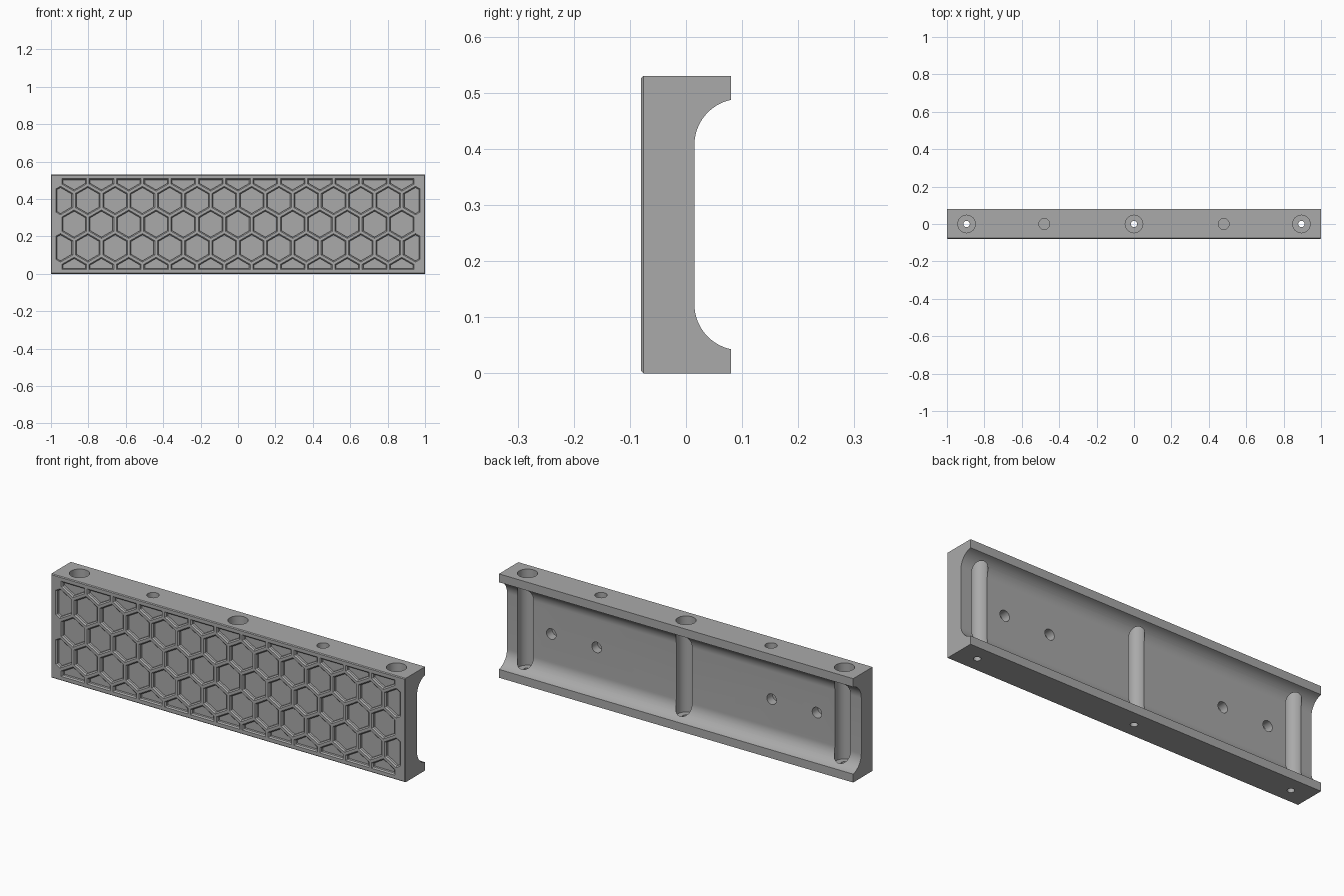
import bpy, bmesh, math
from mathutils import Matrix, Vector

if "Cube" in bpy.data.objects:
    bpy.data.objects.remove(bpy.data.objects["Cube"])

HEIGHT, HALF_Y, MID = 0.53, 0.08, 0.265
WEB_BACK = 0.015


def to_object(name, bm):
    bmesh.ops.recalc_face_normals(bm, faces=bm.faces)
    mesh = bpy.data.meshes.new(name)
    bm.to_mesh(mesh)
    bm.free()
    obj = bpy.data.objects.new(name, mesh)
    bpy.context.collection.objects.link(obj)
    return obj


def rod(bm, start, end, radius, sides=40):
    start, end = Vector(start), Vector(end)
    axis = end - start
    turn = axis.to_track_quat('Z', 'Y').to_matrix().to_4x4()
    bmesh.ops.create_cone(bm, cap_ends=True, segments=sides, radius1=radius,
                          radius2=radius, depth=axis.length,
                          matrix=Matrix.Translation((start + end) / 2) @ turn)


def cut(target, name, bm):
    cutter = to_object(name, bm)
    cutter.hide_render = True
    mod = target.modifiers.new(name, 'BOOLEAN')
    mod.operation, mod.solver, mod.object = 'DIFFERENCE', 'EXACT', cutter
    bpy.context.view_layer.objects.active = target
    bpy.ops.object.modifier_apply(modifier=name)
    bpy.data.objects.remove(cutter)


# Panel: channel profile with concave flanges, extruded along x
arc_y, arc_z, arc_r, steps = 0.097, 0.123, 0.082, 16
sweep = math.acos((arc_y - HALF_Y) / arc_r)
lower = []
for i in range(steps + 1):
    a = sweep * (1 - i / steps)
    lower.append((arc_y - arc_r * math.cos(a), arc_z - arc_r * math.sin(a)))
upper = [(y, HEIGHT - z) for y, z in reversed(lower)]
profile = ([(-HALF_Y, 0), (HALF_Y, 0)] + lower + upper
           + [(HALF_Y, HEIGHT), (-HALF_Y, HEIGHT)])
bm = bmesh.new()
end_face = bm.faces.new([bm.verts.new((-1, y, z)) for y, z in profile])
made = bmesh.ops.extrude_face_region(bm, geom=[end_face])["geom"]
bmesh.ops.translate(bm, vec=(2, 0, 0),
                    verts=[v for v in made if isinstance(v, bmesh.types.BMVert)])
rim = [e for e in bm.edges if all(v.co.y < -HALF_Y + 0.001 for v in e.verts)]
bmesh.ops.bevel(bm, geom=rim, offset=0.004, segments=1, affect='EDGES')
panel = to_object("honeycomb_panel", bm)

# Counterbores that groove the web, blind top holes, blind back holes
bm = bmesh.new()
bolt_xs = (-0.895, 0, 0.895)
for x in bolt_xs:
    rod(bm, (x, 0, 0.04), (x, 0, 0.6), 0.047)
for side in (-1, 1):
    rod(bm, (side * 0.48, 0, 0.47), (side * 0.48, 0, 0.6), 0.029)
    for x in (0.494, 0.75):
        rod(bm, (side * x, -0.03, MID), (side * x, 0.05, MID), 0.027)
cut(panel, "bore_cutter", bm)

# Narrow bolt holes through the base
bm = bmesh.new()
for x in bolt_xs:
    rod(bm, (x, 0, -0.05), (x, 0, 0.1), 0.017)
cut(panel, "bolt_hole_cutter", bm)


def clip(points, axis, sign, limit):
    """Keep the part of a convex outline where sign * coordinate <= limit."""
    kept = []
    for p, q in zip(points, points[1:] + points[:1]):
        dp, dq = sign * p[axis] - limit, sign * q[axis] - limit
        if dp <= 0:
            kept.append(p)
        if dp * dq < 0:
            kept.append(p.lerp(q, dp / (dp - dq)))
    return kept


def cell(x, z, inset):
    radius = (0.066 - inset) / math.cos(math.pi / 6)
    points = [Vector((x + radius * math.sin(k * math.pi / 3),
                      z + radius * math.cos(k * math.pi / 3))) for k in range(6)]
    for axis, limit in ((0, 0.973), (1, 0.243)):
        for sign in (-1, 1):
            points = clip(points, axis, sign, limit - inset)
    return points


# Honeycomb recesses with chamfered rims on the front
bm = bmesh.new()
pitch = 0.146
layers = ((-0.1, 0), (-HALF_Y, 0), (-0.074, 0.006), (-0.062, 0.006))
for row in range(-2, 3):
    shift = 0.5 * (row % 2)
    for k in range(-7, 7):
        x = (k + shift) * pitch
        if abs(x) > 0.96:
            continue
        z = row * pitch * math.sqrt(3) / 2
        rings = [[bm.verts.new((p.x, y, p.y + MID)) for p in cell(x, z, inset)]
                 for y, inset in layers]
        for a, b in zip(rings, rings[1:]):
            n = len(a)
            for i in range(n):
                j = (i + 1) % n
                bm.faces.new((a[i], a[j], b[j], b[i]))
        bm.faces.new(rings[0])
        bm.faces.new(rings[-1])
cut(panel, "honeycomb_cutter", bm)

# Plain grey finish
grey = bpy.data.materials.new("grey")
grey.use_nodes = True
colour = (0.4, 0.4, 0.4, 1)
grey.diffuse_color = colour
grey.node_tree.nodes["Principled BSDF"].inputs["Base Color"].default_value = colour
panel.data.materials.clear()
panel.data.materials.append(grey)

bpy.ops.object.select_all(action='DESELECT')
panel.select_set(True)
bpy.context.view_layer.objects.active = panel
bpy.ops.object.shade_smooth_by_angle(angle=math.radians(25))
